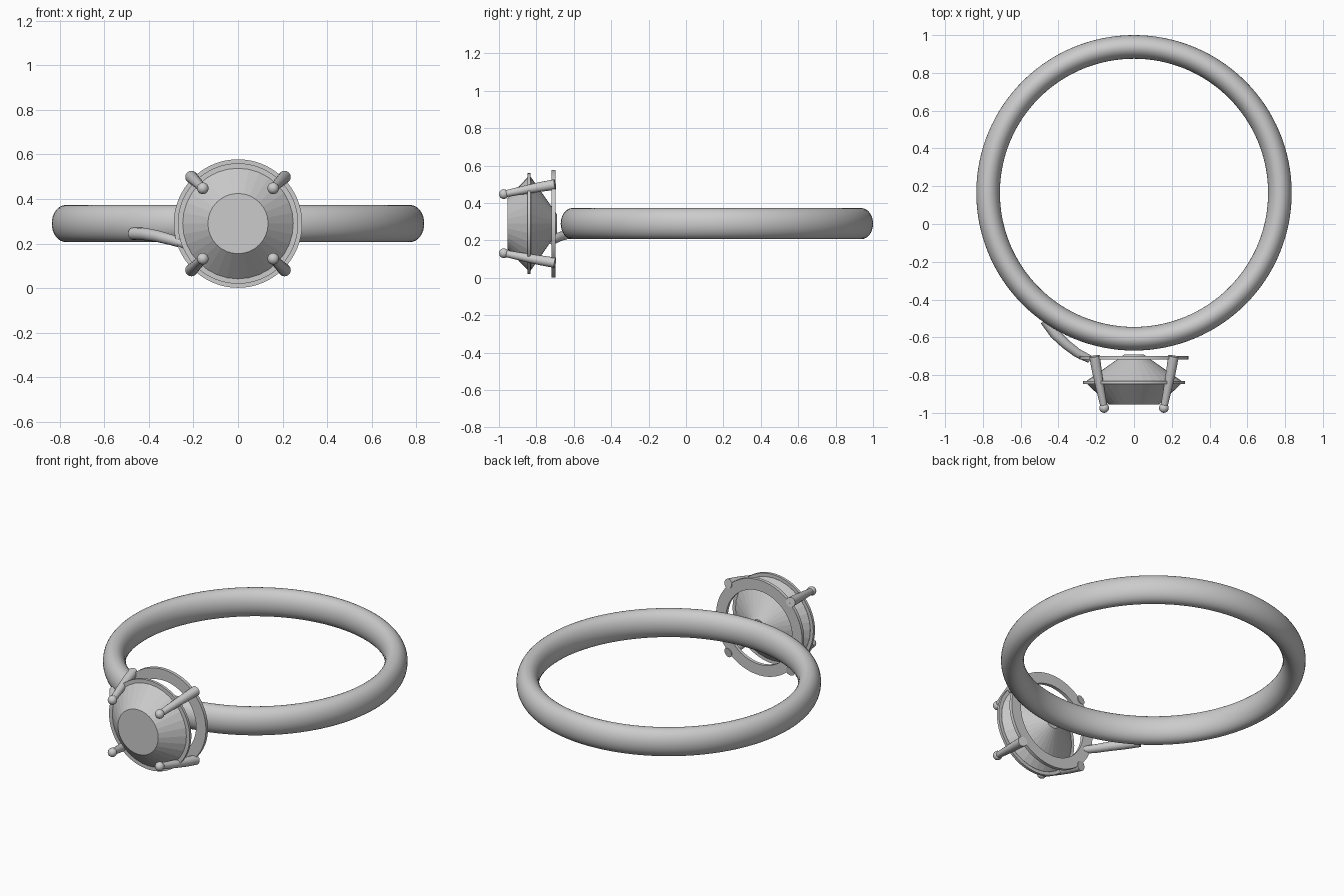
import bpy, bmesh, math
from mathutils import Vector

if "Cube" in bpy.data.objects:
    bpy.data.objects.remove(bpy.data.objects["Cube"])

ZC = 0.29      # height of the ring plane and of the stone axis
BAND_Y = 0.165  # centre of the band


def finish(name, bm, smooth=True):
    bmesh.ops.recalc_face_normals(bm, faces=bm.faces)
    me = bpy.data.meshes.new(name)
    bm.to_mesh(me)
    bm.free()
    ob = bpy.data.objects.new(name, me)
    bpy.context.collection.objects.link(ob)
    if smooth:
        bpy.context.view_layer.objects.active = ob
        ob.select_set(True)
        bpy.ops.object.shade_smooth_by_angle(angle=math.radians(35))
        ob.select_set(False)
    return ob


def bridge(bm, a, b):
    n = len(a)
    for i in range(n):
        bm.faces.new((a[i], a[(i + 1) % n], b[(i + 1) % n], b[i]))


def lathe_y(name, profile, segs, closed, smooth):
    """Spin (radius, y) points around the stone axis; closed makes a hollow ring."""
    bm = bmesh.new()
    loops = [[bm.verts.new((r * math.cos(math.tau * i / segs), y,
                            ZC + r * math.sin(math.tau * i / segs)))
              for i in range(segs)] for r, y in profile]
    for a, b in zip(loops, loops[1:]):
        bridge(bm, a, b)
    if closed:
        bridge(bm, loops[-1], loops[0])
    else:
        bm.faces.new(loops[0])
        bm.faces.new(loops[-1])
    return finish(name, bm, smooth)


def tube(name, points, radii, segs=16, ball=0):
    """Tapered capped tube through points, with an optional ball on the last one."""
    bm = bmesh.new()
    pts = [Vector(p) for p in points]
    loops = []
    for k, p in enumerate(pts):
        t = (pts[min(k + 1, len(pts) - 1)] - pts[max(k - 1, 0)]).normalized()
        u = t.cross(Vector((0, 0, 1))).normalized()
        v = t.cross(u)
        loops.append([bm.verts.new(p + radii[k] * (u * math.cos(math.tau * i / segs)
                                                   + v * math.sin(math.tau * i / segs)))
                      for i in range(segs)])
    for a, b in zip(loops, loops[1:]):
        bridge(bm, a, b)
    bm.faces.new(loops[0])
    bm.faces.new(loops[-1])
    if ball:
        new = bmesh.ops.create_uvsphere(bm, u_segments=20, v_segments=12, radius=ball)
        bmesh.ops.translate(bm, verts=new["verts"], vec=pts[-1])
    return finish(name, bm)


# Band: oval section swept round the finger opening
bm = bmesh.new()
N, M = 128, 32
loops = []
for i in range(N):
    a = math.tau * i / N
    loop = []
    for j in range(M):
        t = math.tau * j / M
        r = 0.7725 + 0.0625 * math.cos(t)
        loop.append(bm.verts.new((r * math.cos(a), BAND_Y + r * math.sin(a),
                                  ZC + 0.083 * math.sin(t))))
    loops.append(loop)
for i in range(N):
    bridge(bm, loops[i], loops[(i + 1) % N])
finish("band", bm)

# Cut stone: table, crown, girdle, pavilion and small culet
lathe_y("stone", [(0.135, -0.955), (0.25, -0.845), (0.25, -0.83), (0.05, -0.69)],
        32, False, False)

# Flat rings of the setting
lathe_y("girdle_ring", [(0.24, -0.847), (0.27, -0.847), (0.27, -0.831), (0.24, -0.831)],
        64, True, True)
lathe_y("base_ring", [(0.222, -0.718), (0.288, -0.718), (0.288, -0.698), (0.222, -0.698)],
        64, True, True)

# Four tapered prongs with ball tips
for sx, nx in ((-1, "left"), (1, "right")):
    for sz, nz in ((-1, "lower"), (1, "upper")):
        path = [(0.209, -0.70), (0.196, -0.78), (0.183, -0.85), (0.158, -0.974)]
        tube(f"prong_{nz}_{nx}", [(sx * d, y, ZC + sz * d) for d, y in path],
             [0.028, 0.026, 0.023, 0.018], ball=0.026)

# Single shoulder wire joining the band to the base ring
tube("shoulder_wire",
     [(-0.47, -0.51, 0.245), (-0.42, -0.58, 0.243), (-0.36, -0.637, 0.233),
      (-0.30, -0.683, 0.217), (-0.235, -0.715, 0.197)],
     [0.028, 0.028, 0.026, 0.024, 0.021])
